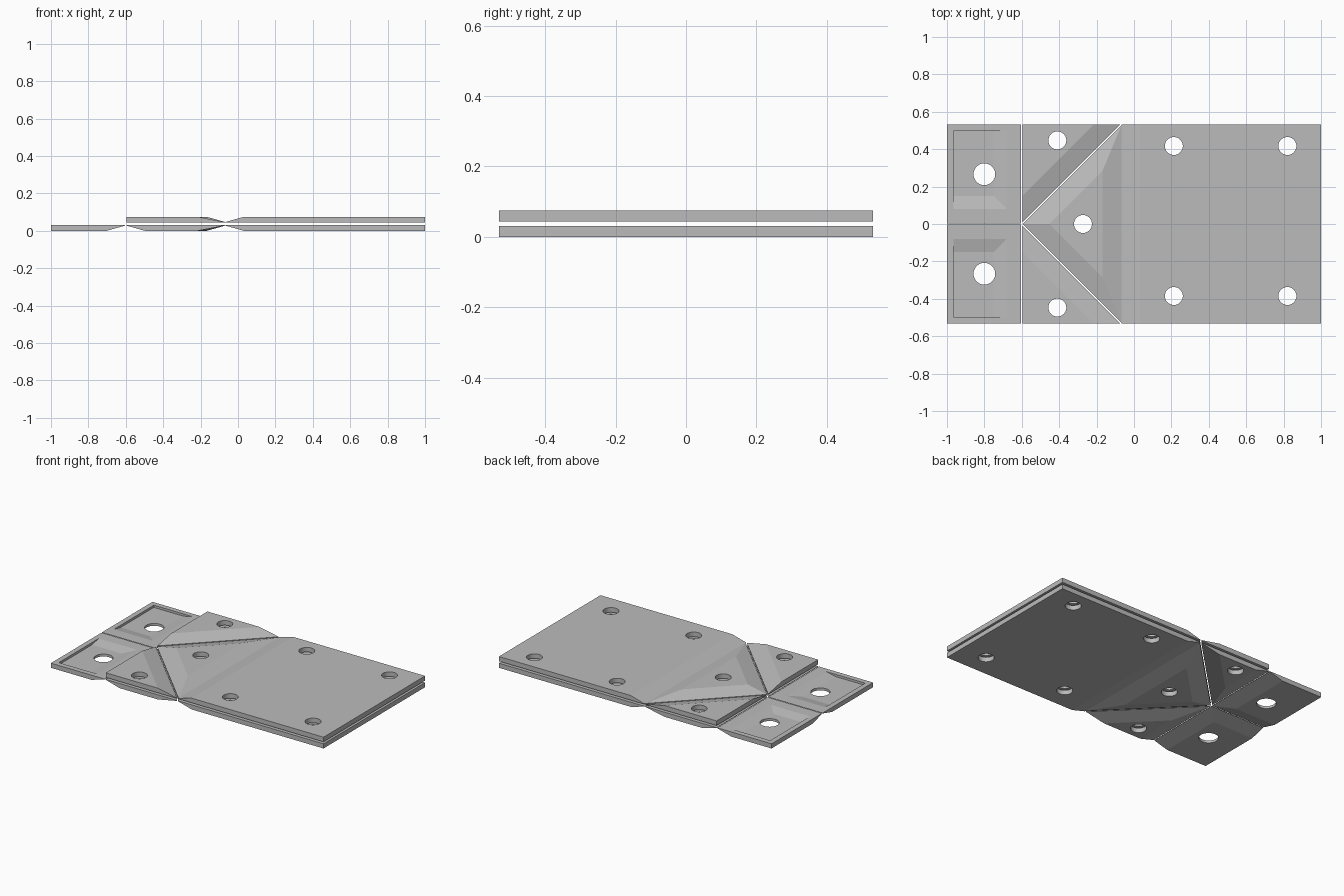
import bpy
import bmesh
from mathutils import Vector
from mathutils.geometry import intersect_line_line_2d  # noqa: F401

default = bpy.data.objects.get("Cube")
if default:
    bpy.data.objects.remove(default, do_unlink=True)

GREY = (0.5, 0.5, 0.5, 1)
mat = bpy.data.materials.new("plain grey")
mat.use_nodes = True
mat.diffuse_color = GREY
mat.node_tree.nodes["Principled BSDF"].inputs["Base Color"].default_value = GREY

# Main dimensions
W = 0.532        # half width
FOLD_X = -0.6    # fold next to the small panels
HINGE_X = -0.068 # fold next to the large panel
T = 0.031        # panel thickness
RIM = 0.003      # thickness left at a fold
BEVEL = 0.1
LOW_IN, UP_IN = T, 0.044
UP_OUT = UP_IN + T


def inset(points, offsets):
    """Move every edge of a counter-clockwise polygon inward by its offset."""
    lines = []
    n = len(points)
    for i in range(n):
        a, b = Vector(points[i]), Vector(points[(i + 1) % n])
        d = (b - a).normalized()
        lines.append((a + Vector((-d.y, d.x)) * offsets[i], d))
    result = []
    for i in range(n):
        (p, d), (q, e) = lines[i - 1], lines[i]
        t = (q - p).cross(e) / d.cross(e)
        result.append(p + d * t)
    return result


def loft(name, points, rings):
    """Closed solid through rings of (height, edge offsets)."""
    bm = bmesh.new()
    rings = sorted(rings, key=lambda r: r[0])
    loops = [[bm.verts.new((p.x, p.y, z)) for p in inset(points, off)]
             for z, off in rings]
    bm.faces.new(loops[0][::-1])
    bm.faces.new(loops[-1])
    n = len(points)
    for low, high in zip(loops, loops[1:]):
        for i in range(n):
            j = (i + 1) % n
            bm.faces.new((low[i], low[j], high[j], high[i]))
    bmesh.ops.recalc_face_normals(bm, faces=bm.faces)
    mesh = bpy.data.meshes.new(name)
    bm.to_mesh(mesh)
    bm.free()
    mesh.materials.append(mat)
    obj = bpy.data.objects.new(name, mesh)
    bpy.context.collection.objects.link(obj)
    return obj


def cut(obj, cutter):
    """Subtract the cutter, then discard it."""
    cutter.hide_render = True
    mod = obj.modifiers.new("cut", "BOOLEAN")
    mod.operation = "DIFFERENCE"
    mod.solver = "EXACT"
    mod.object = cutter
    bpy.context.view_layer.objects.active = obj
    bpy.ops.object.modifier_apply(modifier=mod.name)
    bpy.data.objects.remove(cutter, do_unlink=True)


def panel(name, points, slits, folds, upper, holes, radius=0.048):
    """Panel whose outer face slopes to a thin rim at the fold edges."""
    z_in, z_out = (UP_IN, UP_OUT) if upper else (LOW_IN, 0)
    z_rim = z_in + RIM if upper else z_in - RIM
    slopes = [s + BEVEL * f for s, f in zip(slits, folds)]
    obj = loft(name, points, [(z_in, slits), (z_rim, slits), (z_out, slopes)])
    for x, y in holes:
        bpy.ops.mesh.primitive_cylinder_add(vertices=48, radius=radius, depth=0.4,
                                            location=(x, y, 0))
        cut(obj, bpy.context.object)
    return obj


def mirrored(points, side):
    """Mirror a polygon to the other side, keeping its winding and edge order."""
    return points if side > 0 else [(x, -y) for x, y in reversed(points)]


def mirrored_edges(values, side):
    return values if side > 0 else values[-2::-1] + values[-1:]


SLIT, DIAGONAL = 0.003, 0.004
LEVELS = (("lower", False), ("upper", True))

for level, upper in LEVELS:
    # Large panel
    panel(level + "_large_panel",
          [(HINGE_X, -W), (1, -W), (1, W), (HINGE_X, W)],
          [0, 0, 0, 0], [0, 0, 0, 1], upper,
          [(x, y) for x in (0.213, 0.82) for y in (0.417, -0.385)])

    # Central triangle, folded on all three edges
    panel(level + "_triangle_panel",
          [(FOLD_X, 0), (HINGE_X, -W), (HINGE_X, W)],
          [DIAGONAL, 0, DIAGONAL], [1, 1, 1], upper, [(-0.273, 0)])

    # Corner triangles, free on the x edge in the upper layer only
    for side, label in ((1, "back"), (-1, "front")):
        corner = [(FOLD_X, 0), (HINGE_X, W), (FOLD_X, W)]
        panel(f"{level}_{label}_corner_panel", mirrored(corner, side),
              mirrored_edges([DIAGONAL, 0, SLIT], side),
              mirrored_edges([1, 0, 0 if upper else 1], side),
              upper, [(-0.41, 0.447 * side)])

# Small end panels with a shallow recess in the top
for side, label in ((1, "back"), (-1, "front")):
    end = mirrored([(-1, 0), (FOLD_X, 0), (FOLD_X, W), (-1, W)], side)
    obj = panel(label + "_end_panel", end,
                mirrored_edges([SLIT, SLIT, 0, 0], side),
                mirrored_edges([1, 1, 0, 0], side),
                False, [(-0.8, 0.266 * side)], 0.058)
    rings = [(LOW_IN + 0.003, [0.066, 0.066, 0.034, 0.034]),
             (LOW_IN - 0.015, [0.15, 0.15, 0.034, 0.034])]
    cut(obj, loft("recess_cutter", end,
                  [(z, mirrored_edges(off, side)) for z, off in rings]))
